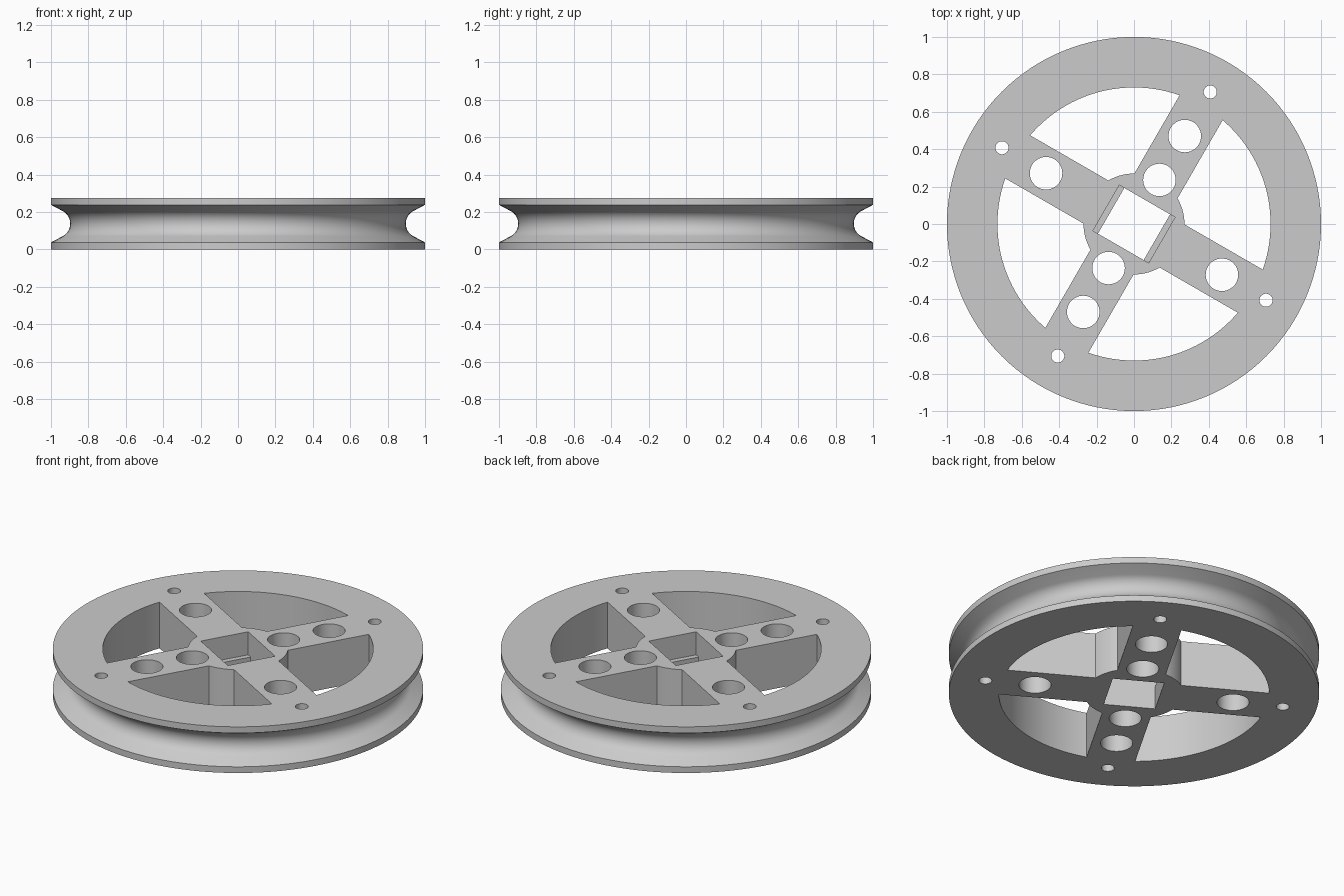
import bpy, bmesh, math
from math import sin, cos, asin, pi, radians

if "Cube" in bpy.data.objects:
    bpy.data.objects.remove(bpy.data.objects["Cube"])

H = 0.275            # wheel thickness
MID = H / 2
TURN = radians(-30)  # direction of the first spoke
HALF = 0.133         # half spoke width
RIM_IN, HUB = 0.73, 0.27

grey = bpy.data.materials.new("light_grey")
grey.diffuse_color = (0.6, 0.6, 0.6, 1)
grey.use_nodes = True
grey.node_tree.nodes["Principled BSDF"].inputs["Base Color"].default_value = grey.diffuse_color


def make_object(name, bm):
    bmesh.ops.recalc_face_normals(bm, faces=bm.faces)
    me = bpy.data.meshes.new(name)
    bm.to_mesh(me)
    bm.free()
    me.materials.append(grey)
    ob = bpy.data.objects.new(name, me)
    bpy.context.collection.objects.link(ob)
    return ob


def prism(bm, pts, z0, z1):
    lo = [bm.verts.new((x, y, z0)) for x, y in pts]
    hi = [bm.verts.new((x, y, z1)) for x, y in pts]
    bm.faces.new(lo[::-1])
    bm.faces.new(hi)
    n = len(pts)
    for i in range(n):
        j = (i + 1) % n
        bm.faces.new((lo[i], lo[j], hi[j], hi[i]))


def arc(r, a0, a1, n, cx=0, cy=0):
    return [(cx + r * cos(a0 + (a1 - a0) * i / n),
             cy + r * sin(a0 + (a1 - a0) * i / n)) for i in range(n + 1)]


def turned(pts, a):
    return [(x * cos(a) - y * sin(a), x * sin(a) + y * cos(a)) for x, y in pts]


def box(hx, hy):
    return turned([(-hx, -hy), (hx, -hy), (hx, hy), (-hx, hy)], TURN)


# grooved wheel: lathe a profile with a rounded rope groove
R = 0.076
t = radians(62)
groove = arc(R, pi + t, pi - t, 16, 0.897 + R, MID)
profile = [(1, 0), (1, 0.037)] + groove + [(1, H - 0.037), (1, H)]
SEG = 128
bm = bmesh.new()
rings = [[bm.verts.new((r * cos(2 * pi * i / SEG), r * sin(2 * pi * i / SEG), z))
          for i in range(SEG)] for r, z in profile]
for a, b in zip(rings, rings[1:]):
    for i in range(SEG):
        j = (i + 1) % SEG
        bm.faces.new((a[i], a[j], b[j], b[i]))
bm.faces.new(rings[0][::-1])
bm.faces.new(rings[-1])
wheel = make_object("pulley_wheel", bm)

# through openings: four windows, round holes, square bore
bm = bmesh.new()
ao, ai = asin(HALF / RIM_IN), asin(HALF / HUB)
window = arc(RIM_IN, ao, pi / 2 - ao, 28) + arc(HUB, pi / 2 - ai, ai, 8)
for k in range(4):
    a = TURN + k * pi / 2
    prism(bm, turned(window, a), -0.1, H + 0.1)
    holes = [(0.543, 0.087), (0.815, 0.035)]
    if k % 2:
        holes.append((0.272, 0.087))
    for d, r in holes:
        prism(bm, arc(r, 0, 2 * pi, 40, d * cos(a), d * sin(a))[:-1], -0.1, H + 0.1)
prism(bm, box(0.141, 0.141), -0.1, H + 0.1)
openings = make_object("openings_cutter", bm)

# wider upper pocket of the bore, leaving two ledges
bm = bmesh.new()
prism(bm, box(0.172, 0.141), MID, H + 0.1)
pocket = make_object("pocket_cutter", bm)

bpy.context.view_layer.objects.active = wheel
for cutter in (openings, pocket):
    cutter.hide_render = True
    mod = wheel.modifiers.new("cut", 'BOOLEAN')
    mod.operation = 'DIFFERENCE'
    mod.solver = 'EXACT'
    mod.object = cutter
    bpy.ops.object.modifier_apply(modifier=mod.name)
    bpy.data.objects.remove(cutter)

bpy.ops.object.select_all(action='DESELECT')
wheel.select_set(True)
bpy.ops.object.shade_smooth_by_angle(angle=radians(25))
